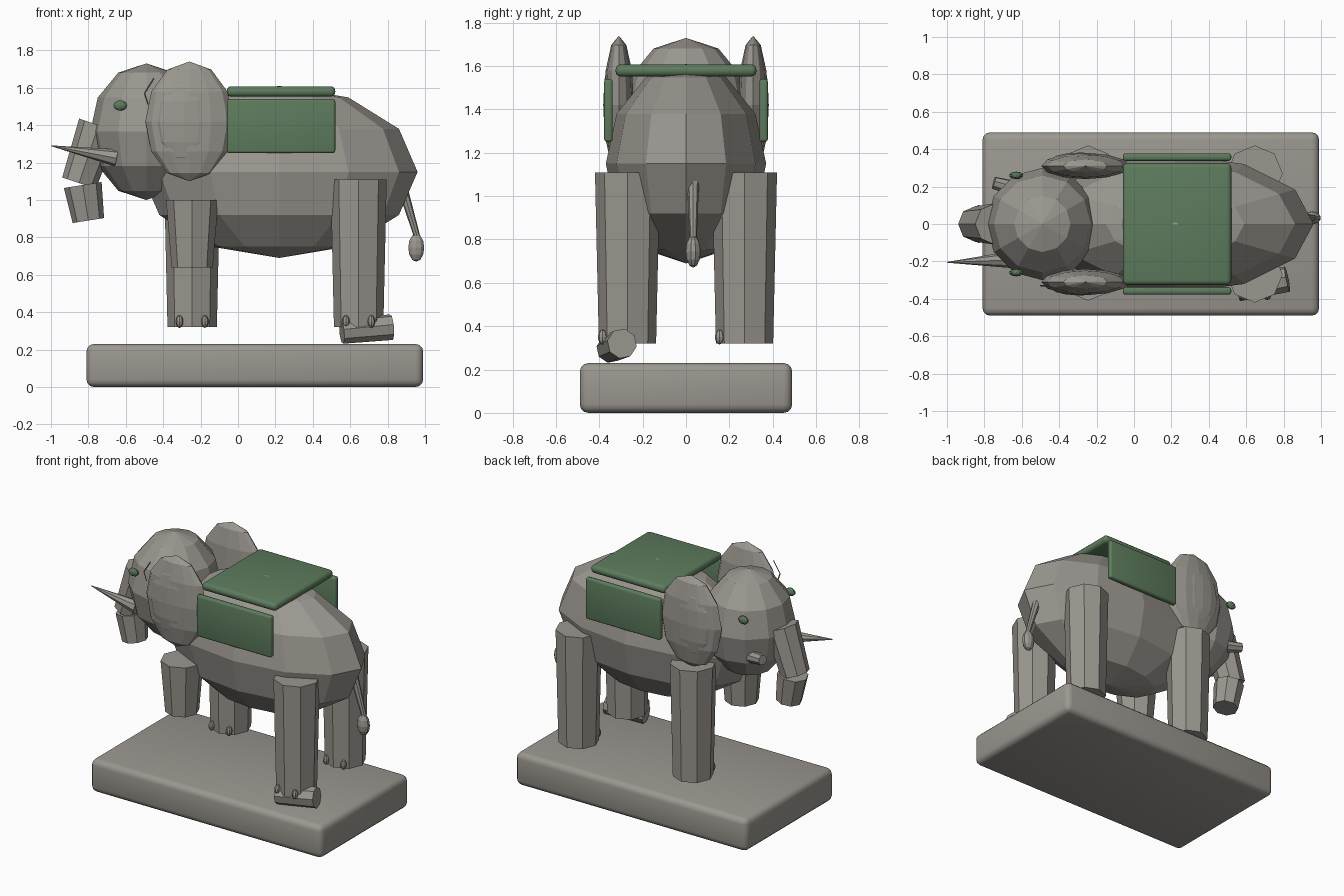
import bpy
from math import radians
from mathutils import Vector

cube = bpy.data.objects.get("Cube")
if cube:
    bpy.data.objects.remove(cube, do_unlink=True)


def material(name, color):
    m = bpy.data.materials.new(name)
    m.use_nodes = True
    m.diffuse_color = (*color, 1)
    m.node_tree.nodes["Principled BSDF"].inputs["Base Color"].default_value = (*color, 1)
    return m


GREY = material("stone_grey", (0.33, 0.31, 0.28))
GREEN = material("cloth_green", (0.11, 0.2, 0.11))


def finish(name, mat):
    ob = bpy.context.object
    ob.name = name
    ob.data.materials.append(mat)
    return ob


def ball(name, center, radii, mat=GREY, segments=12, rings=6):
    bpy.ops.mesh.primitive_uv_sphere_add(segments=segments, ring_count=rings, radius=1, location=center)
    bpy.context.object.scale = radii
    return finish(name, mat)


def rod(name, start, end, r1, r2, sides=8):
    a, b = Vector(start), Vector(end)
    bpy.ops.mesh.primitive_cone_add(vertices=sides, radius1=r1, radius2=r2,
                                    depth=(b - a).length, location=(a + b) / 2)
    ob = bpy.context.object
    ob.rotation_mode = 'QUATERNION'
    ob.rotation_quaternion = Vector((0, 0, 1)).rotation_difference(b - a)
    return finish(name, GREY)


def slab(name, center, size, bevel, mat):
    bpy.ops.mesh.primitive_cube_add(size=1, location=center)
    ob = finish(name, mat)
    ob.scale = size
    bpy.ops.object.transform_apply(location=False, rotation=False, scale=True)
    mod = ob.modifiers.new("soft_edges", 'BEVEL')
    mod.width = bevel
    mod.segments = 3
    bpy.ops.object.modifier_apply(modifier=mod.name)
    bpy.ops.object.shade_smooth_by_angle(angle=radians(35))
    return ob


# Plinth
slab("plinth", (0.09, 0, 0.115), (1.8, 0.98, 0.23), 0.04, GREY)

# Body and head
ball("body", (0.22, 0, 1.15), (0.74, 0.37, 0.46))
ball("head", (-0.49, 0, 1.365), (0.3, 0.3, 0.365))

# Ears and eyes on both sides
for side, s in (("left", 1), ("right", -1)):
    ball(f"{side}_ear", (-0.26, s * 0.31, 1.42), (0.235, 0.07, 0.32))
    ball(f"{side}_inner_ear", (-0.285, s * 0.345, 1.42), (0.155, 0.037, 0.22))
    ball(f"{side}_eye", (-0.63, s * 0.26, 1.505), (0.038, 0.02, 0.028), GREEN, 10, 6)

# Legs with toenails; the front right leg is broken short
for name, x, y in (("back_right", 0.645, -0.27), ("back_left", 0.645, 0.27),
                   ("front_left", -0.245, 0.27)):
    rod(f"{name}_leg", (x, y, 0.32), (x, y, 1.11), 0.132, 0.15)
    for i, dx in enumerate((-0.068, 0.068)):
        ball(f"{name}_toenail_{i + 1}", (x + dx, y - 0.115, 0.35), (0.02, 0.022, 0.034), GREY, 8, 6)
rod("front_right_leg_stump", (-0.245, -0.27, 0.64), (-0.245, -0.27, 1.0), 0.11, 0.14)

# Fallen fragment lying on the plinth
rod("fallen_fragment", (0.555, -0.35, 0.295), (0.82, -0.295, 0.32), 0.065, 0.07)

# Trunk in two pieces
rod("trunk_upper", (-0.85, 0, 1.09), (-0.745, 0, 1.4), 0.095, 0.11)
rod("trunk_lower", (-0.8, 0, 0.89), (-0.83, 0, 1.08), 0.085, 0.102)

# Whole right tusk and broken left tusk
rod("right_tusk", (-0.65, -0.19, 1.225), (-1.0, -0.205, 1.29), 0.046, 0.002)
rod("left_tusk_stub", (-0.64, 0.19, 1.225), (-0.75, 0.22, 1.24), 0.042, 0.034)

# Thin crack beside the right ear
crack = [(-0.45, -0.33, 1.65), (-0.5, -0.33, 1.57), (-0.48, -0.33, 1.51)]
for i, (a, b) in enumerate(zip(crack, crack[1:])):
    rod(f"crack_{i + 1}", a, b, 0.004, 0.004, 4)

# Saddle cloth
slab("saddle_top", (0.23, 0, 1.58), (0.58, 0.65, 0.055), 0.024, GREEN)
for side, s in (("left", 1), ("right", -1)):
    slab(f"saddle_{side}_flap", (0.23, s * 0.358, 1.395), (0.58, 0.04, 0.29), 0.014, GREEN)

# Tail
rod("tail", (0.962, 0.033, 0.79), (0.875, 0.033, 1.08), 0.016, 0.028)
ball("tail_tuft", (0.953, 0.033, 0.745), (0.045, 0.035, 0.075), GREY, 10, 6)
